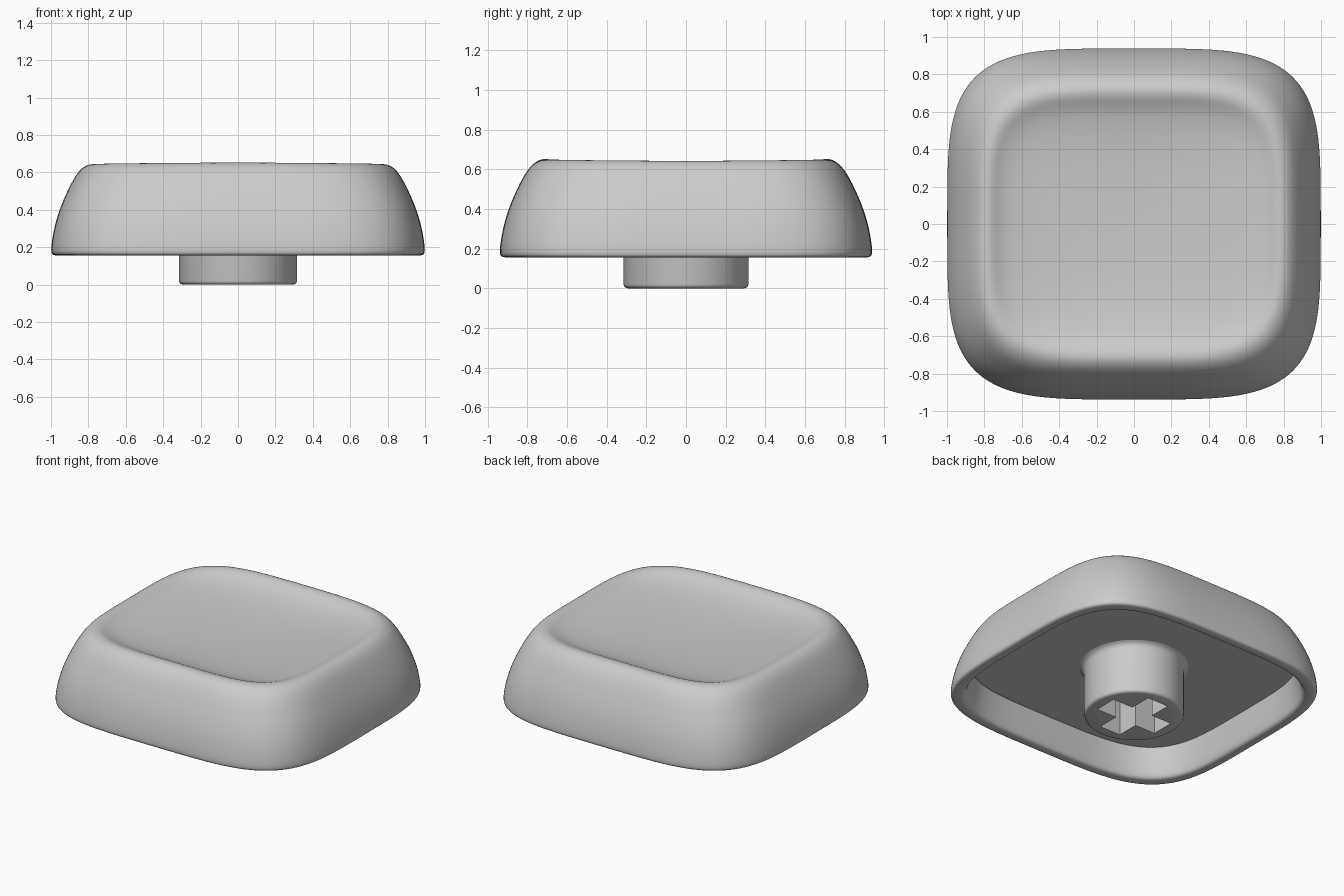
import bpy, bmesh
from math import cos, sin, tau, radians

cube = bpy.data.objects.get("Cube")
if cube:
    bpy.data.objects.remove(cube)

# Single plastic colour
grey = bpy.data.materials.new("light grey plastic")
grey.use_nodes = True
grey.diffuse_color = (0.6, 0.6, 0.6, 1)
grey.node_tree.nodes["Principled BSDF"].inputs["Base Color"].default_value = (0.6, 0.6, 0.6, 1)


def finish(name, bm):
    bmesh.ops.recalc_face_normals(bm, faces=bm.faces)
    mesh = bpy.data.meshes.new(name)
    bm.to_mesh(mesh)
    bm.free()
    mesh.materials.append(grey)
    obj = bpy.data.objects.new(name, mesh)
    bpy.context.collection.objects.link(obj)
    return obj


def activate(obj):
    bpy.ops.object.select_all(action="DESELECT")
    obj.select_set(True)
    bpy.context.view_layer.objects.active = obj


def loft(name, rings, segments):
    """Closed skin over rounded-square rings: (half x, half y, z, squareness, saddle)."""
    bm = bmesh.new()
    loops = []
    for a, b, z, n, saddle in rings:
        loop = []
        for i in range(segments):
            c, s = cos(tau * i / segments), sin(tau * i / segments)
            r = (abs(c) ** n + abs(s) ** n) ** (-1 / n)
            loop.append(bm.verts.new((a * r * c, b * r * s, z - saddle * cos(2 * tau * i / segments))))
        loops.append(loop)
    for low, high in zip(loops, loops[1:]):
        for i in range(segments):
            j = (i + 1) % segments
            bm.faces.new((low[i], low[j], high[j], high[i]))
    bm.faces.new(loops[0])
    bm.faces.new(loops[-1])
    return finish(name, bm)


# Cap: hollow underside, rounded lip, curved walls, rim and shallow dish
SQ = 4.3
inside = [(w, w - 0.06, z, SQ, 0) for w, z in
          [(0.05, 0.36), (0.5, 0.36), (0.86, 0.36), (0.885, 0.36), (0.89, 0.365),
           (0.891, 0.35), (0.90, 0.28), (0.915, 0.19), (0.925, 0.165), (0.94, 0.155)]]
outside = [(w, w - 0.06, z, SQ, 0) for w, z in
           [(0.975, 0.155), (0.993, 0.16), (1.0, 0.175), (0.997, 0.22), (0.982, 0.31),
            (0.952, 0.41), (0.908, 0.51), (0.868, 0.585)]]
top = [(w, w - d, z, n, saddle) for w, d, z, n, saddle in
       [(0.835, 0.065, 0.627, SQ, 0.003), (0.80, 0.07, 0.648, SQ, 0.005),
        (0.765, 0.075, 0.648, SQ, 0.005), (0.73, 0.08, 0.629, SQ, 0.005),
        (0.68, 0.08, 0.606, 4, 0.004), (0.56, 0.06, 0.586, 3.5, 0.002),
        (0.40, 0.04, 0.572, 3, 0), (0.22, 0.02, 0.564, 2.4, 0), (0.05, 0, 0.561, 2, 0)]]
cap = loft("keycap_shell", inside + outside + top, 48)
activate(cap)
bpy.ops.object.shade_smooth()
subdivision = cap.modifiers.new("smooth_surface", "SUBSURF")
subdivision.levels = subdivision.render_levels = 2

# Stem: round post with softened end and a fillet into the ceiling
stem = loft("stem", [(r, r, z, 2, 0) for r, z in
                     [(0.295, 0), (0.305, 0.003), (0.312, 0.01), (0.315, 0.02), (0.315, 0.32),
                      (0.32, 0.34), (0.33, 0.352), (0.345, 0.36), (0.345, 0.38)]], 96)

# Cross-shaped socket cut up into the stem
L, W = 0.235, 0.08
outline = []
x, y = (L, L, W), (-W, W, W)
for quarter in range(4):
    for px, py in zip(x, y):
        for _ in range(quarter):
            px, py = -py, px
        outline.append((px, py, -0.1))
bm = bmesh.new()
face = bm.faces.new([bm.verts.new(p) for p in outline])
grown = bmesh.ops.extrude_face_region(bm, geom=[face])["geom"]
bmesh.ops.translate(bm, vec=(0, 0, 0.4),
                    verts=[v for v in grown if isinstance(v, bmesh.types.BMVert)])
cutter = finish("socket_cutter", bm)
cutter.hide_render = True
cut = stem.modifiers.new("cross_socket", "BOOLEAN")
cut.operation, cut.object, cut.solver = "DIFFERENCE", cutter, "EXACT"
activate(stem)
bpy.ops.object.modifier_apply(modifier=cut.name)
bpy.data.objects.remove(cutter)
bpy.ops.object.shade_smooth_by_angle(angle=radians(35))
